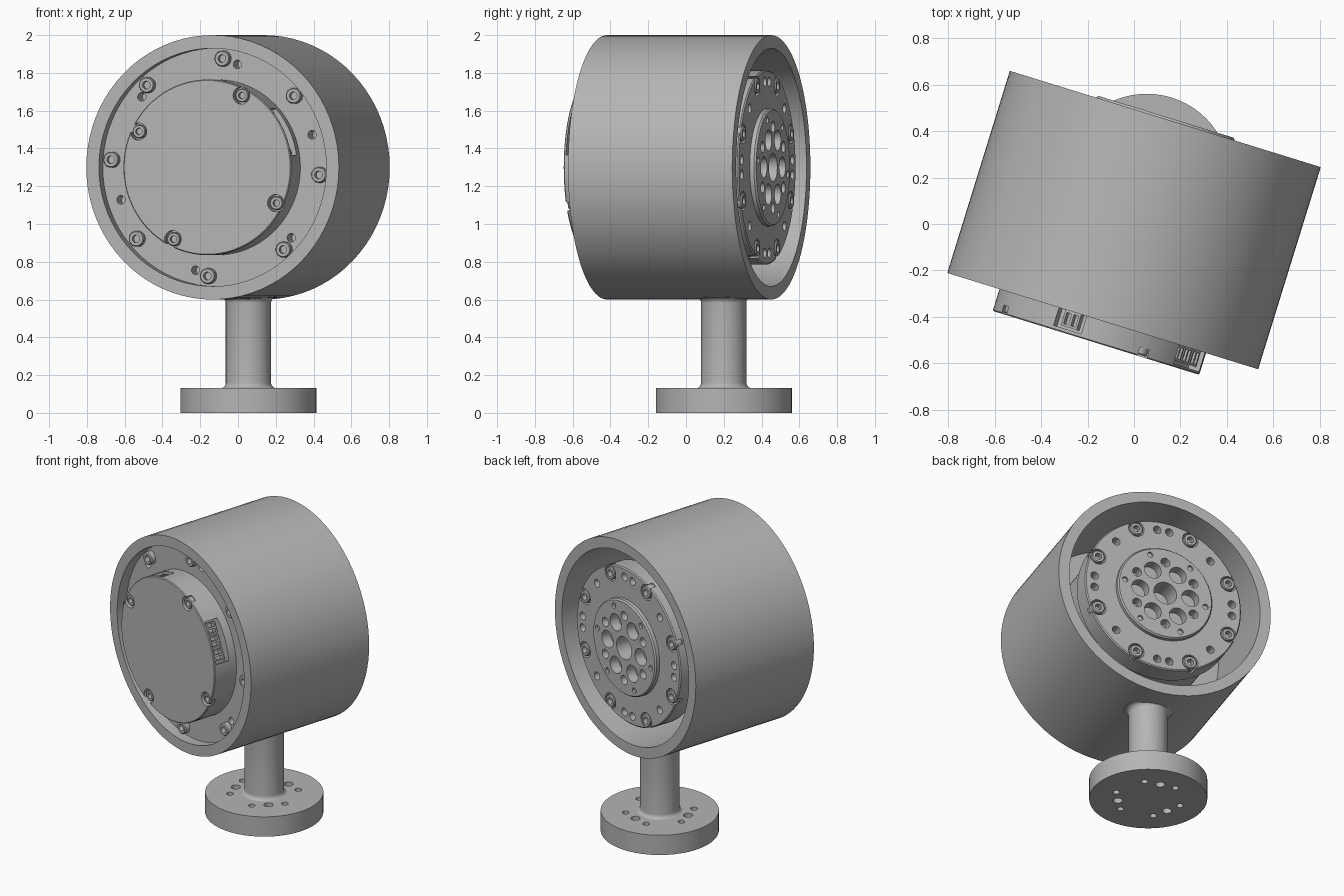
import bpy, bmesh
from math import cos, sin, radians, pi
from mathutils import Matrix

old = bpy.data.objects.get("Cube")
if old:
    bpy.data.objects.remove(old, do_unlink=True)

GREY = (0.46, 0.46, 0.46, 1)
grey = bpy.data.materials.new("machined grey")
grey.diffuse_color = GREY
grey.use_nodes = True
grey.node_tree.nodes["Principled BSDF"].inputs["Base Color"].default_value = GREY

# Motor frame: local y is the motor axis, pointing to the back
TURN = Matrix.Rotation(radians(-17.2), 4, 'Z')
MOTOR = Matrix.Translation((0, 0.017, 1.3)) @ TURN
STAND = Matrix.Translation((0.055, 0.2, 0)) @ TURN @ Matrix.Rotation(pi / 2, 4, 'X')


def spot(r, deg, v=0):
    """Place at radius and angle round the axis, local x pointing outwards."""
    a = radians(deg)
    return Matrix.Translation((r * cos(a), v, r * sin(a))) @ Matrix.Rotation(-a, 4, 'Y')


def ring(count, start):
    return [start + 360 * i / count for i in range(count)]


def lathe(bm, profile, n=64, place=Matrix(), closed=True):
    """Revolve (radius, height) points round local y."""
    part = bmesh.new()
    vs = [part.verts.new((r, v, 0)) for r, v in profile]
    pairs = list(zip(vs, vs[1:])) + ([(vs[-1], vs[0])] if closed else [])
    es = [part.edges.new(p) for p in pairs]
    bmesh.ops.spin(part, geom=vs + es, cent=(0, 0, 0), axis=(0, 1, 0),
                   angle=2 * pi, steps=n, use_duplicate=False)
    bmesh.ops.remove_doubles(part, verts=part.verts[:], dist=1e-5)
    bmesh.ops.recalc_face_normals(part, faces=part.faces[:])
    part.transform(place)
    tmp = bpy.data.meshes.new("tmp")
    part.to_mesh(tmp)
    part.free()
    bm.from_mesh(tmp)
    bpy.data.meshes.remove(tmp)


def rod(bm, r, v0, v1, place=Matrix(), n=20):
    lathe(bm, [(0, v0), (r, v0), (r, v1), (0, v1)], n, place, closed=False)


def box(bm, size, place):
    return bmesh.ops.create_cube(bm, size=1, matrix=place @ Matrix.Diagonal((*size, 1)))


def finish(name, bm, frame, cutter=None):
    me = bpy.data.meshes.new(name)
    bm.to_mesh(me)
    bm.free()
    ob = bpy.data.objects.new(name, me)
    bpy.context.collection.objects.link(ob)
    ob.matrix_world = frame
    if cutter:
        cme = bpy.data.meshes.new(name + " cutter")
        cutter.to_mesh(cme)
        cutter.free()
        cob = bpy.data.objects.new(name + " cutter", cme)
        cob.hide_render = True
        bpy.context.collection.objects.link(cob)
        cob.matrix_world = frame
        mod = ob.modifiers.new("holes", 'BOOLEAN')
        mod.operation, mod.solver, mod.object = 'DIFFERENCE', 'EXACT', cob
        bpy.context.view_layer.update()
        dg = bpy.context.evaluated_depsgraph_get()
        cut = bpy.data.meshes.new_from_object(ob.evaluated_get(dg))
        ob.modifiers.clear()
        ob.data = cut
        bpy.data.objects.remove(cob, do_unlink=True)
    ob.data.materials.clear()
    ob.data.materials.append(grey)
    bpy.ops.object.select_all(action='DESELECT')
    ob.select_set(True)
    bpy.context.view_layer.objects.active = ob
    bpy.ops.object.shade_smooth_by_angle(angle=radians(32))
    return ob


def bolts(name, places, r, top, depth, side):
    """Socket-head bolts; side is -1 facing front, 1 facing back."""
    bm = bmesh.new()
    for r_at, deg in places:
        head = [(0, top - side * depth * 0.6), (r * 0.5, top - side * depth * 0.6), (r * 0.5, top),
                (r * 0.88, top), (r, top - side * r * 0.15), (r, top - side * depth),
                (0, top - side * depth)]
        lathe(bm, head, 18, spot(r_at, deg), closed=False)
    finish(name, bm, MOTOR)


# Outer tube housing
bm = bmesh.new()
lathe(bm, [(0.63, -0.455), (0.7, -0.455), (0.7, 0.455), (0.63, 0.455)], 80)
finish("housing_tube", bm, MOTOR)

# Motor body with wide front flange
bm, cut = bmesh.new(), bmesh.new()
lathe(bm, [(0, -0.385), (0.632, -0.385), (0.632, -0.2), (0.48, -0.2), (0.48, 0.31), (0, 0.31)],
      80, closed=False)
for a in ring(6, 78):
    rod(cut, 0.023, -0.45, -0.3, spot(0.557, a))
finish("motor_body", bm, MOTOR, cut)
bolts("front_flange_bolts", [(0.577, a) for a in ring(8, 41)], 0.042, -0.42, 0.05, -1)

# Front cover with bolt notches and connector pockets
bm, cut = bmesh.new(), bmesh.new()
lathe(bm, [(0, -0.553), (0.46, -0.553), (0.465, -0.548), (0.465, -0.37), (0, -0.37)],
      80, closed=False)
cover_bolts = [(0.425, a) for a in ring(4, 63.5)]
for r, a in cover_bolts:
    rod(cut, 0.046, -0.6, -0.515, spot(r, a))
box(cut, (0.14, 0.1, 0.27), spot(0.46, 25, -0.49))
box(cut, (0.14, 0.09, 0.13), spot(0.48, 107, -0.49))
finish("front_cover", bm, MOTOR, cut)
bolts("front_cover_bolts", cover_bolts, 0.036, -0.546, 0.04, -1)

# Connector sockets: hollow boxes with a centre tongue
bm, cut = bmesh.new(), bmesh.new()
for a, r, offset in [(25, 0.4, -0.085), (25, 0.4, 0), (25, 0.4, 0.085), (107, 0.42, 0)]:
    at = spot(r, a, -0.49) @ Matrix.Translation((0, 0, offset))
    box(bm, (0.06, 0.07, 0.074), at)
    for side in (-1, 1):
        box(cut, (0.05, 0.05, 0.022), at @ Matrix.Translation((0.02, 0, side * 0.017)))
finish("connector_sockets", bm, MOTOR, cut)

# Back flange ring with notched rim and hole groups
bm, cut = bmesh.new(), bmesh.new()
lathe(bm, [(0.31, 0.3), (0.515, 0.3), (0.515, 0.425), (0.508, 0.432), (0.31, 0.432)], 80)
back_bolts = [(0.465, a) for a in ring(8, 22.5)]
for r, a in back_bolts:
    rod(cut, 0.052, 0.385, 0.5, spot(r, a))
for a in ring(4, 0):
    for da in (-5, 5):
        rod(cut, 0.026, 0.36, 0.5, spot(0.455, a + da))
    rod(cut, 0.026, 0.36, 0.5, spot(0.44, a + 45))
finish("back_flange", bm, MOTOR, cut)
bolts("back_flange_bolts", back_bolts, 0.042, 0.437, 0.06, 1)

# Output hub with centre bore and hole circles
bm, cut = bmesh.new(), bmesh.new()
lathe(bm, [(0, 0.305), (0.312, 0.305), (0.312, 0.455), (0.304, 0.465), (0, 0.465)],
      64, closed=False)
rod(cut, 0.075, 0.33, 0.5, n=32)
for a in ring(6, 0):
    rod(cut, 0.056, 0.4, 0.5, spot(0.165, a), 24)
    rod(cut, 0.03, 0.4, 0.5, spot(0.215, a + 30))
    rod(cut, 0.018, 0.45, 0.5, spot(0.268, a + 8))
finish("output_hub", bm, MOTOR, cut)

# Post with a fillet at each end
arc = [radians(15 * i) for i in range(7)]
post = [(0, 0.11), (0.15, 0.11)]
post += [(0.15 - 0.03 * sin(t), 0.16 - 0.03 * cos(t)) for t in arc]
post += [(0.15 - 0.03 * sin(t), 0.582 + 0.03 * cos(t)) for t in reversed(arc)]
post += [(0.15, 0.645), (0, 0.645)]
bm = bmesh.new()
lathe(bm, post, 40, closed=False)
finish("post", bm, STAND)

# Round base with three groups of through holes
bm, cut = bmesh.new(), bmesh.new()
rod(bm, 0.36, 0, 0.133, n=64)
for a in ring(3, -90):
    rod(cut, 0.029, -0.1, 0.3, spot(0.187, a))
    for da in (-29, 29):
        rod(cut, 0.021, -0.1, 0.3, spot(0.21, a + da))
finish("base_disc", bm, STAND, cut)
